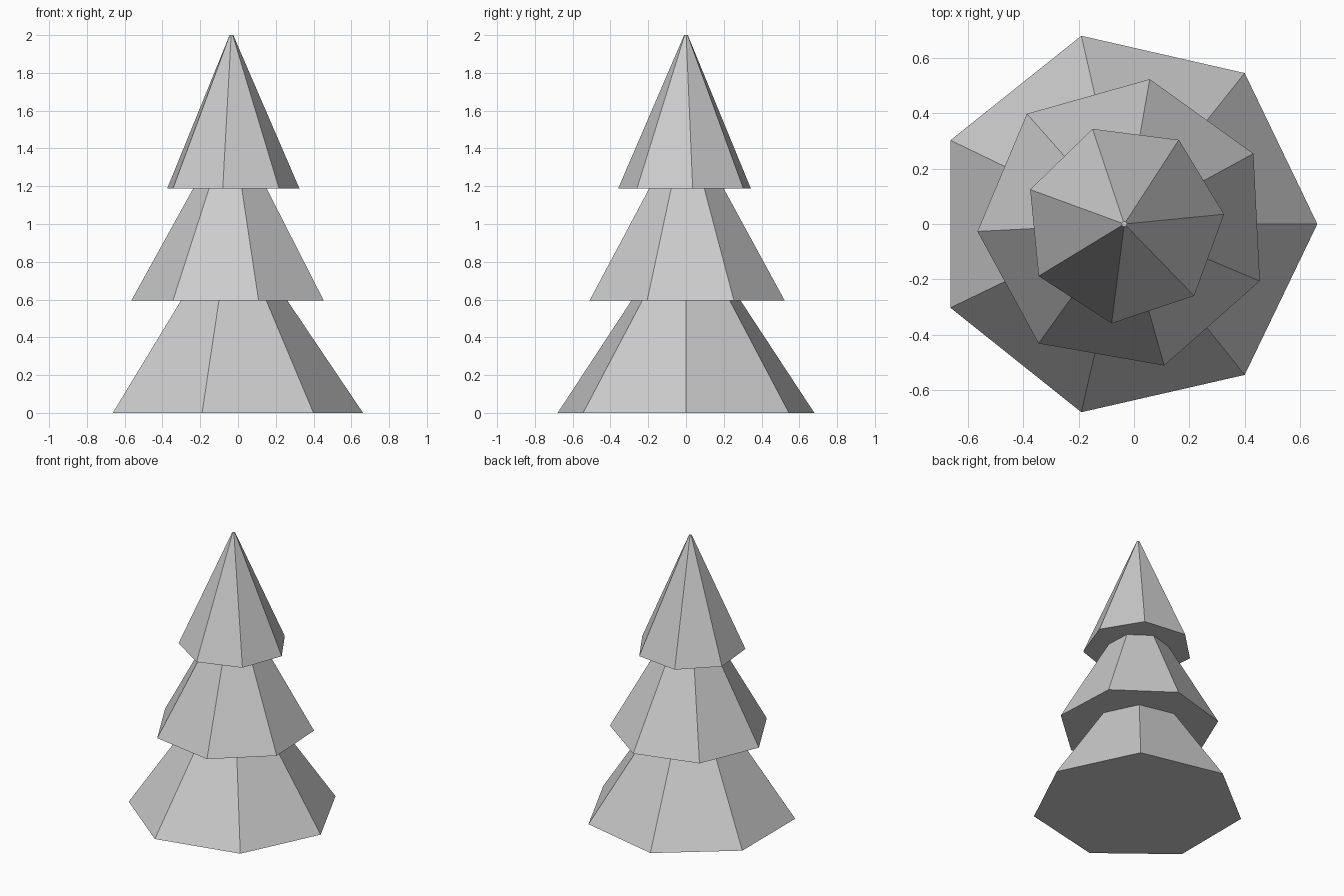
import bpy
from math import radians

cube = bpy.data.objects.get("Cube")
if cube:
    bpy.data.objects.remove(cube, do_unlink=True)

# One plain grey for the whole tree
grey = bpy.data.materials.new("plain_grey")
grey.use_nodes = True
colour = (0.6, 0.6, 0.6, 1.0)
grey.diffuse_color = colour
grey.node_tree.nodes["Principled BSDF"].inputs["Base Color"].default_value = colour

CENTRE_X = -0.035
SIDES = 7


def tier(name, bottom, top, radius, top_radius, turn):
    """Seven-sided tapered tier; turn is the angle of one corner from +x."""
    bpy.ops.mesh.primitive_cone_add(
        vertices=SIDES, radius1=radius, radius2=top_radius, depth=top - bottom,
        location=(CENTRE_X, 0, (bottom + top) / 2))
    obj = bpy.context.object
    obj.name = name
    # Cone corners start on +y, so turn them back to +x first
    obj.rotation_euler.z = radians(turn - 90)
    obj.data.materials.append(grey)
    return obj


# Stacked branches, each tucked slightly into the one above
tier("lower_branches", 0.0, 0.604, 0.697, 0.290, 0)
tier("middle_branches", 0.594, 1.198, 0.531, 0.197, 28.6)
tier("top_branches", 1.188, 2.0, 0.362, 0.01, 5.6)
